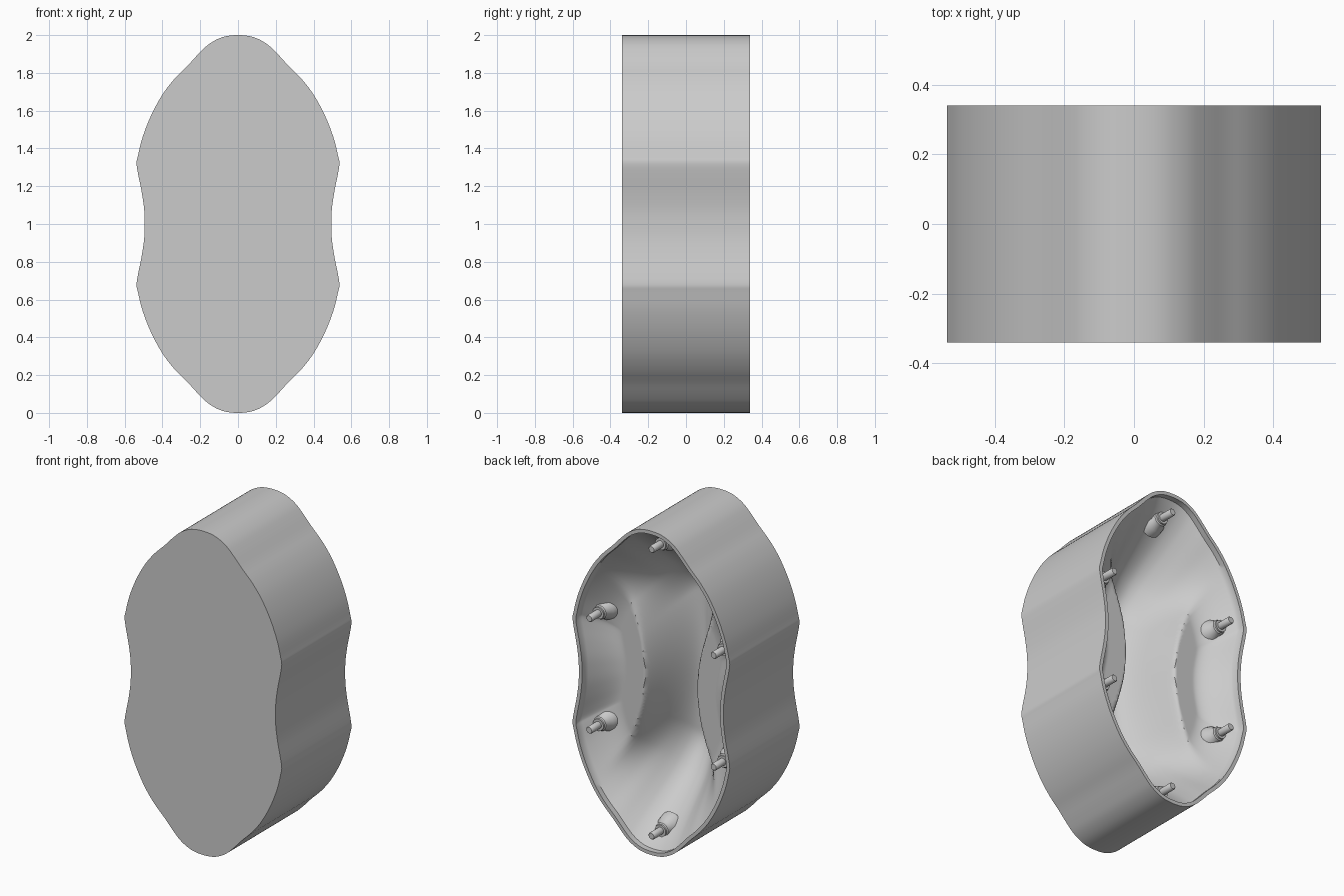
import bpy, bmesh, math
from mathutils import Vector

if "Cube" in bpy.data.objects:
    bpy.data.objects.remove(bpy.data.objects["Cube"])

DEPTH = 0.34      # half depth in y
WALL = 0.022      # rim thickness
RINGS = 56

# Quarter outline (x, height above centre), top to waist
QUARTER = [(0, 1.0), (0.08, 0.99), (0.15, 0.955), (0.205, 0.905), (0.265, 0.84),
           (0.335, 0.77), (0.40, 0.685), (0.46, 0.575), (0.505, 0.46), (0.53, 0.36),
           (0.537, 0.32), (0.528, 0.26), (0.51, 0.17), (0.497, 0.08), (0.494, 0)]


def full_outline():
    right = QUARTER + [(x, -z) for x, z in QUARTER[-2::-1]]
    return right + [(-x, z) for x, z in right[-2:0:-1]]


def smooth_loop(pts, steps=4):
    """Closed Catmull-Rom curve through the points."""
    out, n = [], len(pts)
    for i in range(n):
        a, b, c, d = (Vector(pts[(i + k) % n]) for k in (-1, 0, 1, 2))
        for s in range(steps):
            t = s / steps
            out.append(0.5 * (2 * b + (c - a) * t + (2 * a - 5 * b + 4 * c - d) * t * t
                              + (3 * b - a - 3 * c + d) * t ** 3))
    return out


def inset(loop, dist):
    res = []
    for i, p in enumerate(loop):
        tan = (loop[(i + 1) % len(loop)] - loop[i - 1]).normalized()
        res.append(p + Vector((tan.y, -tan.x)) * dist)
    return res


def sstep(v):
    v = max(0.0, min(1.0, v))
    return v * v * (3 - 2 * v)


def floor_y(x, z, t):
    """Cavity floor: side shelves, a deep hourglass channel, raised ends."""
    width = 0.18 + 0.55 * z * z
    u = min(1.0, abs(x) / width)
    drop = (1 - u * u) ** 1.25 * sstep((1 - t) / 0.55)
    fillet = 0.16 * max(0.0, (t - 0.65) / 0.35) ** 1.8
    return 0.145 + fillet - 0.34 * drop


# Shell body: flat front, side wall, thin rim, sculpted cavity
outer = smooth_loop(full_outline())
inner = inset(outer, WALL)
n = len(outer)
bm = bmesh.new()


def ring(points, y):
    return [bm.verts.new((p.x, y, 1 + p.y)) for p in points]


def bridge(a, b):
    for i in range(n):
        j = (i + 1) % n
        bm.faces.new((a[i], a[j], b[j], b[i]))


front = ring(outer, -DEPTH)
bm.faces.new(front)
prev = front
for nxt in (ring(outer, DEPTH), ring(inner, DEPTH)):
    bridge(prev, nxt)
    prev = nxt
for k in range(RINGS):
    t = 1 - k / RINGS
    nxt = [bm.verts.new((p.x * t, floor_y(p.x * t, p.y * t, t), 1 + p.y * t)) for p in inner]
    bridge(prev, nxt)
    prev = nxt
centre = bm.verts.new((0, floor_y(0, 0, 0), 1))
for i in range(n):
    bm.faces.new((prev[i], prev[(i + 1) % n], centre))
bmesh.ops.recalc_face_normals(bm, faces=bm.faces)


def finish(bm, name):
    me = bpy.data.meshes.new(name)
    bm.to_mesh(me)
    bm.free()
    ob = bpy.data.objects.new(name, me)
    bpy.context.collection.objects.link(ob)
    bpy.ops.object.select_all(action='DESELECT')
    ob.select_set(True)
    bpy.context.view_layer.objects.active = ob
    bpy.ops.object.shade_smooth_by_angle(angle=math.radians(40))
    return ob


finish(bm, "shell_body")

# Pegs: flared foot, collar and thin pin, as (radius, y)
PEG = [(0.075, 0.14), (0.062, 0.19), (0.047, 0.21), (0.043, 0.235), (0.036, 0.24),
       (0.036, 0.25), (0.022, 0.25), (0.022, 0.333), (0.018, 0.338)]


def peg(name, x, z, sides=24):
    b = bmesh.new()
    rows = [[b.verts.new((x + r * math.cos(a), y, z + r * math.sin(a)))
             for a in (2 * math.pi * i / sides for i in range(sides))] for r, y in PEG]
    for lo, hi in zip(rows, rows[1:]):
        for i in range(sides):
            j = (i + 1) % sides
            b.faces.new((lo[i], lo[j], hi[j], hi[i]))
    b.faces.new(rows[-1])
    b.faces.new(rows[0])
    bmesh.ops.recalc_face_normals(b, faces=b.faces)
    finish(b, name)


for s, level in ((1, "upper"), (-1, "lower")):
    peg(level + "_end_peg", 0, 1 + 0.885 * s)
    peg(level + "_right_peg", 0.425, 1 + 0.345 * s)
    peg(level + "_left_peg", -0.425, 1 + 0.345 * s)
